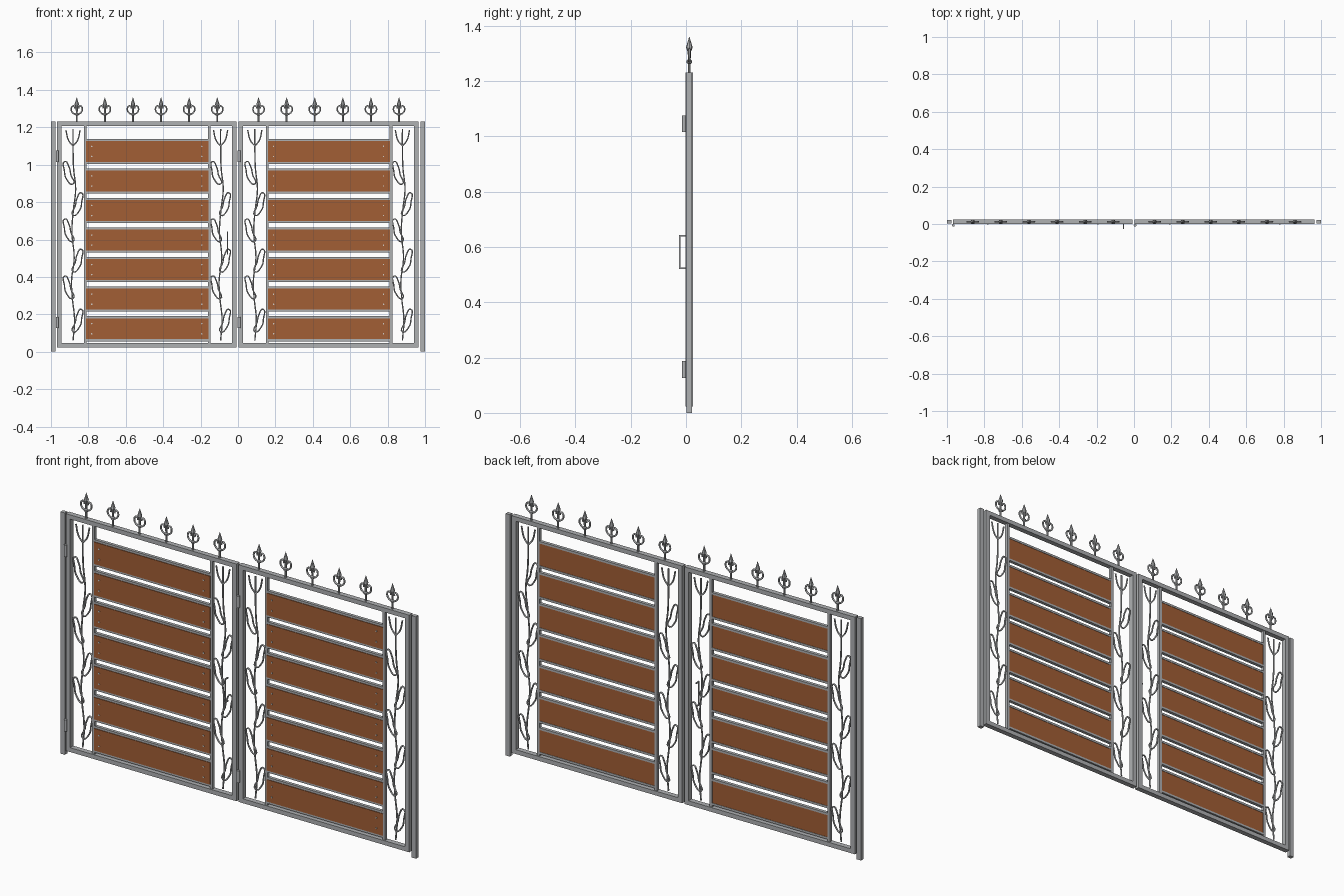
import bpy, bmesh, math
from mathutils import Matrix, Vector

if "Cube" in bpy.data.objects:
    bpy.data.objects.remove(bpy.data.objects["Cube"])


def material(name, rgb):
    m = bpy.data.materials.new(name)
    m.diffuse_color = (*rgb, 1)
    m.use_nodes = True
    m.node_tree.nodes["Principled BSDF"].inputs["Base Color"].default_value = m.diffuse_color
    return m


STEEL = material("grey_steel", (0.43, 0.44, 0.45))
WOOD = material("brown_wood", (0.36, 0.112, 0.036))
SCREW = material("light_screw", (0.65, 0.62, 0.58))
YC = 0.012  # middle plane of the gate


def add(name, mesh, mat, loc=(0, 0, 0)):
    if not mesh.materials:
        mesh.materials.append(mat)
    ob = bpy.data.objects.new(name, mesh)
    ob.location = loc
    bpy.context.collection.objects.link(ob)
    return ob


def box(name, x, y, z, mat=STEEL):
    bm = bmesh.new()
    bmesh.ops.create_cube(bm, size=1)
    for v in bm.verts:
        v.co = Vector([(r[0] + r[1]) / 2 + c * (r[1] - r[0]) for c, r in zip(v.co, (x, y, z))])
    me = bpy.data.meshes.new(name)
    bm.to_mesh(me)
    bm.free()
    return add(name, me, mat)


def cylinder_mesh(name, r, depth, axis, sides=12):
    bm = bmesh.new()
    rot = Matrix.Rotation(math.pi / 2, 4, 'X') if axis == 'Y' else Matrix()
    bmesh.ops.create_cone(bm, cap_ends=True, segments=sides, radius1=r, radius2=r,
                          depth=depth, matrix=rot)
    me = bpy.data.meshes.new(name)
    bm.to_mesh(me)
    bm.free()
    return me


def lathe_mesh(name, profile, sides=8):
    bm = bmesh.new()
    rings = [[bm.verts.new((r * math.cos(a), r * math.sin(a), z))
              for a in (2 * math.pi * i / sides for i in range(sides))] for r, z in profile]
    for lo, hi in zip(rings, rings[1:]):
        for i in range(sides):
            j = (i + 1) % sides
            bm.faces.new((lo[i], lo[j], hi[j], hi[i]))
    bm.faces.new(rings[0][::-1])
    bm.faces.new(rings[-1])
    me = bpy.data.meshes.new(name)
    bm.to_mesh(me)
    bm.free()
    return me


def wire_mesh(name, paths, r, smooth=True):
    """Round rods along (x, z) paths; a path is (points, closed)."""
    cu = bpy.data.curves.new(name, 'CURVE')
    cu.dimensions = '3D'
    cu.bevel_depth, cu.bevel_resolution, cu.resolution_u = r, 1, 5
    cu.use_fill_caps = True
    for pts, closed in paths:
        s = cu.splines.new('BEZIER')
        s.bezier_points.add(len(pts) - 1)
        for bp, (x, z) in zip(s.bezier_points, pts):
            bp.co = (x, 0, z)
            bp.handle_left_type = bp.handle_right_type = 'AUTO' if smooth else 'VECTOR'
        s.use_cyclic_u = closed
    tmp = bpy.data.objects.new(name, cu)
    bpy.context.collection.objects.link(tmp)
    bpy.context.view_layer.update()
    me = bpy.data.meshes.new_from_object(tmp.evaluated_get(bpy.context.evaluated_depsgraph_get()))
    bpy.data.objects.remove(tmp)
    me.materials.clear()
    for p in me.polygons:
        p.use_smooth = smooth
    return me


leaf = []  # every object of the left gate leaf

# outer frame
FY = (-0.001, 0.025)
leaf += [box("outer_stile", (-0.968, -0.944), FY, (0.024, 1.23)),
         box("meeting_stile", (-0.032, -0.008), FY, (0.024, 1.23)),
         box("top_rail", (-0.944, -0.032), FY, (1.208, 1.23)),
         box("bottom_rail", (-0.944, -0.032), FY, (0.024, 0.046))]

# thin inner stiles
RY = (0.004, 0.02)
for x in (-0.823, -0.161):
    leaf.append(box("inner_stile", (x, x + 0.014), RY, (0.046, 1.208)))

# planks, each held by two thin rails and four screws
screw = cylinder_mesh("screw", 0.004, 0.004, 'Y', 8)
for i in range(7):
    z = 0.067 + i * 0.158
    top = z + 0.112
    leaf.append(box("plank", (-0.812, -0.158), (0.001, 0.018), (z, top), WOOD))
    for a in (z - 0.011, top):
        leaf.append(box("plank_rail", (-0.809, -0.161), RY, (a, a + 0.011)))
    for x in (-0.782, -0.194):
        for dz in (-0.027, 0.027):
            leaf.append(add("screw", screw, SCREW, (x, 0, z + 0.056 + dz)))

# climbing vine: wavy stem, three-pronged bud, alternating wire leaves
paths = [([(0, 0.06), (0.008, 0.17), (-0.004, 0.29), (-0.008, 0.38), (0.006, 0.50),
           (-0.006, 0.64), (0.002, 0.76), (0.014, 0.87), (0.003, 0.98), (0, 1.10), (0, 1.19)], False)]
for s in (-1, 1):
    paths.append(([(0, 1.10), (s * 0.024, 1.13), (s * 0.038, 1.185)], False))
for s, zs in ((-1, (0.285, 0.59, 0.897)), (1, (0.107, 0.428, 0.73))):
    for z in zs:
        paths.append(([(0, z), (s * 0.036, z + 0.028), (s * 0.046, z + 0.07), (s * 0.044, z + 0.12),
                       (s * 0.022, z + 0.092), (s * 0.012, z + 0.05)], True))
vine = wire_mesh("vine", paths, 0.004)
for x in (-0.882, -0.093):
    leaf.append(add("vine", vine, STEEL, (x, YC, 0)))

# spear finials with side scrolls
spear = lathe_mesh("finial_spear", [(0.005, 1.225), (0.005, 1.262), (0.010, 1.266), (0.010, 1.273),
                                    (0.005, 1.278), (0.006, 1.305), (0.012, 1.322), (0.0006, 1.36)])
scroll = wire_mesh("finial_scroll", [([(s * 0.004, 1.268), (s * 0.022, 1.278), (s * 0.030, 1.297),
                                       (s * 0.021, 1.314), (s * 0.011, 1.310), (s * 0.010, 1.300)], False)
                                     for s in (-1, 1)], 0.0045)
for i in range(6):
    at = (-0.862 + i * 0.1502, YC, 0)
    leaf.append(add("finial_spear", spear, STEEL, at))
    leaf.append(add("finial_scroll", scroll, STEEL, at))

# hinge barrels
hinge = cylinder_mesh("hinge", 0.0075, 0.06, 'Z')
for z in (0.157, 1.045):
    leaf.append(add("hinge", hinge, STEEL, (-0.966, -0.007, z)))

# the second leaf is a shifted copy of the first
for ob in leaf:
    twin = ob.copy()
    twin.name = "right_" + ob.name.split(".")[0]
    twin.location.x += 0.972
    bpy.context.collection.objects.link(twin)

# gate posts
for x in (-1.0, 0.976):
    box("post", (x, x + 0.024), (0.002, 0.022), (0, 1.23))

# pull handle on the left leaf
HX = (-0.059, -0.053)
box("handle_grip", HX, (-0.026, -0.020), (0.52, 0.643))
for z in (0.52, 0.637):
    box("handle_arm", HX, (-0.020, 0.0), (z, z + 0.006))
